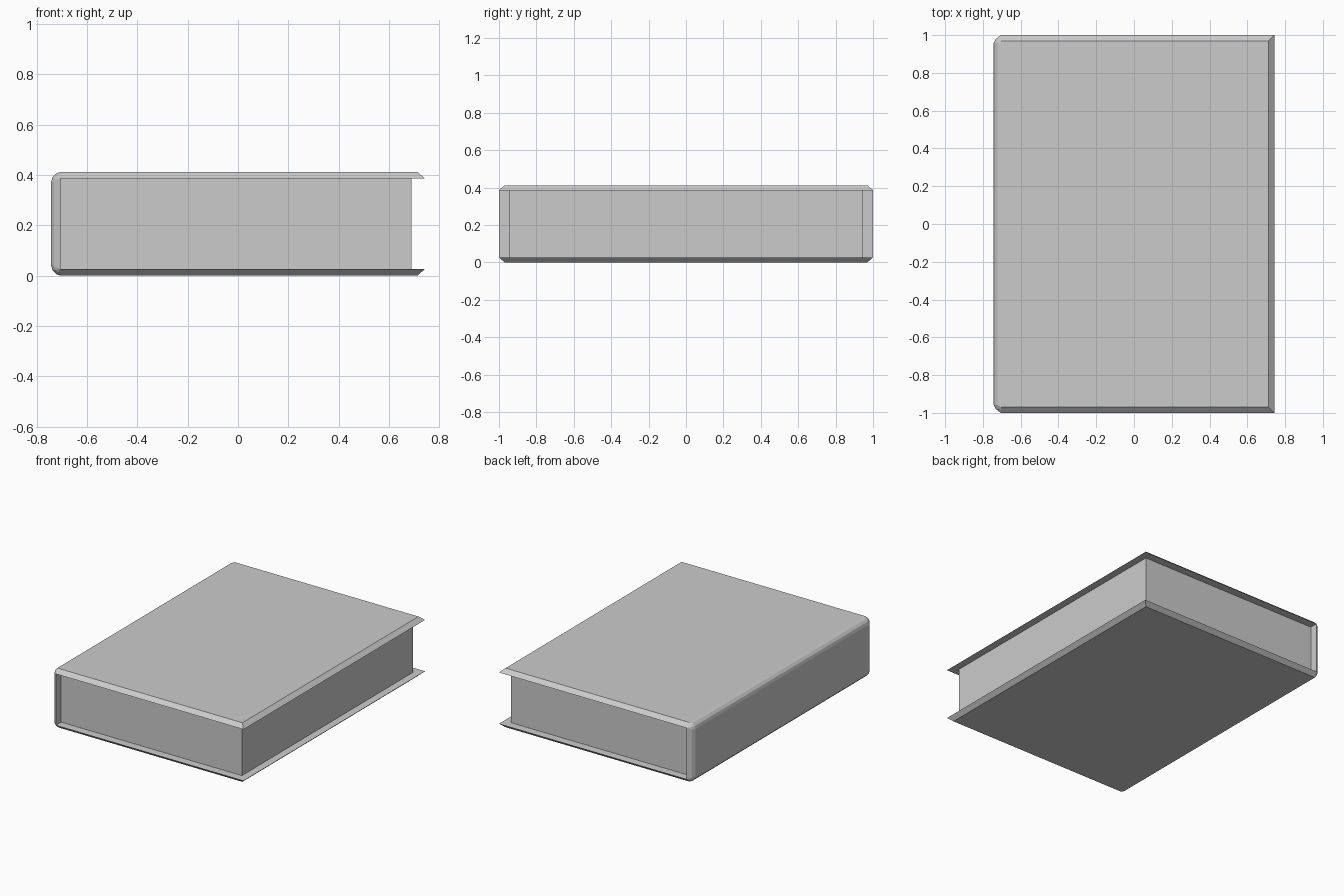
import bpy, bmesh, math

if "Cube" in bpy.data.objects:
    bpy.data.objects.remove(bpy.data.objects["Cube"])

X, Y, H = 0.743, 1.0, 0.412      # half width, half length, thickness of the book
T, SPINE = 0.027, -0.705         # board thickness, inner spine plane
CH = 0.03                        # chamfer width of the boards


def make_object(name, bm):
    bmesh.ops.remove_doubles(bm, verts=bm.verts, dist=1e-5)
    bmesh.ops.recalc_face_normals(bm, faces=bm.faces)
    mesh = bpy.data.meshes.new(name)
    bm.to_mesh(mesh)
    bm.free()
    obj = bpy.data.objects.new(name, mesh)
    bpy.context.collection.objects.link(obj)
    return obj


def mirrored(half):
    """Complete the upper half of a C profile with its lower half."""
    return half + [(x, H - z) for x, z in reversed(half)]


# Cover: C profile whose outer skin tapers to the inner skin at both ends
inner_c = mirrored([(X, H - T), (SPINE, H - T)] + [(SPINE, H - T)] * 3)
outer_c = mirrored([(X - CH, H), (SPINE, H), (-0.722, H - 0.006),
                    (-0.737, H - 0.022), (-X, H - 0.042)])


def cover_ring(t, side):
    ring = []
    for i, (a, b) in enumerate(zip(inner_c, outer_c)):
        on_spine = 2 <= i <= 7
        s = math.sin(t * math.pi / 2) if on_spine else t
        y = side * (Y - (0.042 if on_spine else CH) * t)
        ring.append((a[0] + (b[0] - a[0]) * s, y, a[1] + (b[1] - a[1]) * s))
    return ring


bm = bmesh.new()
rings = [[bm.verts.new(p) for p in cover_ring(t, side)]
         for side, t in ((-1, 0), (-1, 0.5), (-1, 1), (1, 1), (1, 0.5), (1, 0))]
for r0, r1 in zip(rings, rings[1:]):
    for i in range(len(r0) - 1):
        bm.faces.new((r0[i], r0[i + 1], r1[i + 1], r1[i]))
# inner faces of the boards and spine
front, back = rings[0], rings[-1]
for i, j in ((0, 1), (1, 8), (8, 9)):
    bm.faces.new((front[i], back[i], back[j], front[j]))
# fore-edge chamfers
for i in (0, 9):
    bm.faces.new([r[i] for r in rings])
make_object("cover", bm)

# Page block
bm = bmesh.new()
bmesh.ops.create_cube(bm, size=1)
x0, x1 = SPINE, 0.69
for v in bm.verts:
    v.co = ((x0 + x1) / 2 + v.co.x * (x1 - x0),
            v.co.y * 1.885,
            H / 2 + v.co.z * (H - 2 * T))
make_object("pages", bm)
